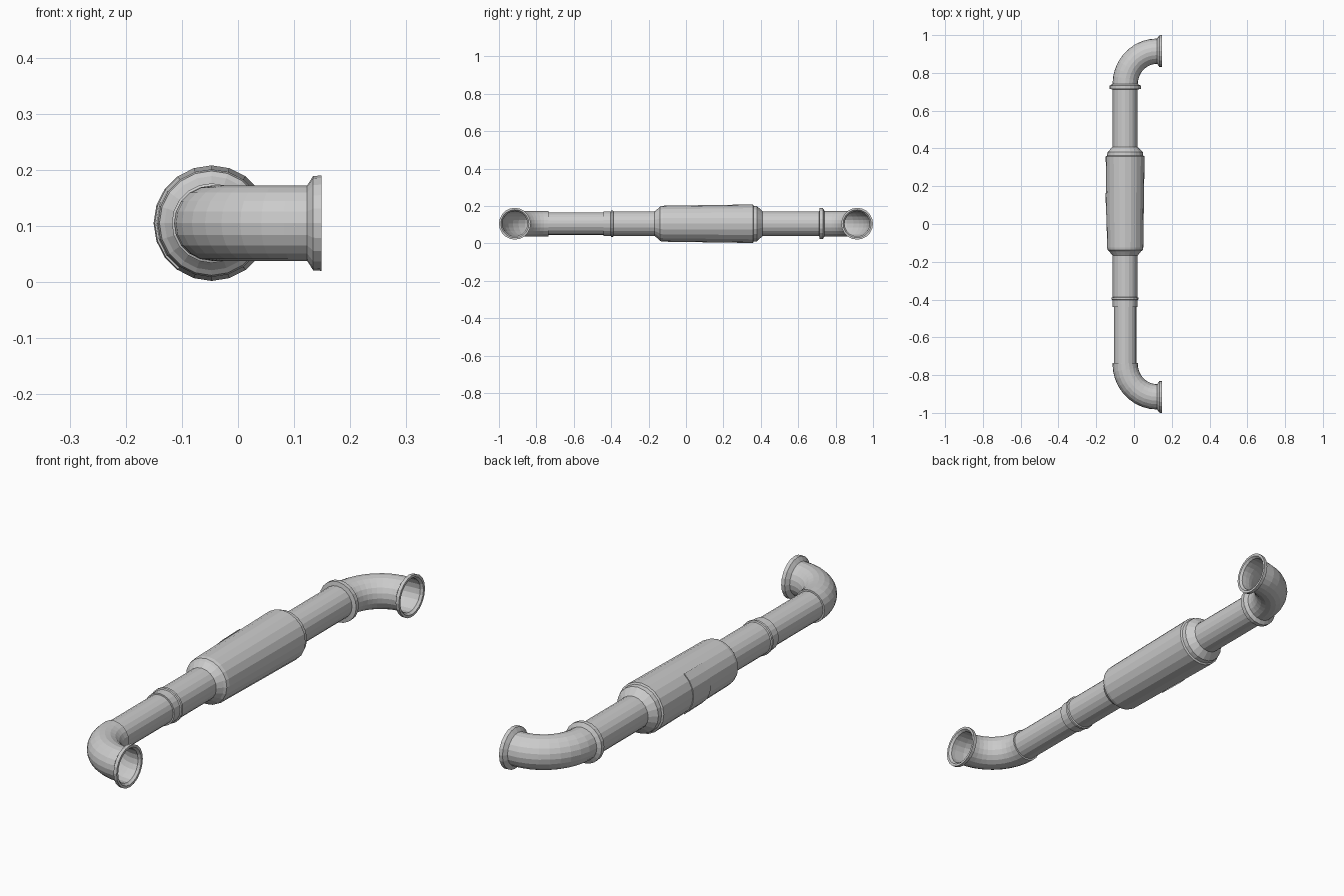
import bpy, bmesh, math
from mathutils import Vector

if "Cube" in bpy.data.objects:
    bpy.data.objects.remove(bpy.data.objects["Cube"])

AX, AZ = -0.047, 0.105      # pipe axis
SIDES = 20


def loft(name, rings, arc=(0, 360), closed=True, n=SIDES):
    """Skin circular rings given as (x, y, heading, radius); heading 0 = +y, 90 = +x."""
    bm = bmesh.new()
    count = n if closed else n + 1
    rows = []
    for x, y, h, r in rings:
        h = math.radians(h)
        side = Vector((math.cos(h), -math.sin(h), 0))
        row = []
        for i in range(count):
            a = math.radians(arc[0] + (arc[1] - arc[0]) * i / n)
            row.append(bm.verts.new(Vector((x, y, AZ)) + side * r * math.cos(a)
                                    + Vector((0, 0, r * math.sin(a)))))
        rows.append(row)
    for a, b in zip(rows, rows[1:]):
        for i in range(n):
            j = (i + 1) % count
            bm.faces.new((a[i], a[j], b[j], b[i]))
    bmesh.ops.recalc_face_normals(bm, faces=bm.faces)
    me = bpy.data.meshes.new(name)
    bm.to_mesh(me)
    bm.free()
    ob = bpy.data.objects.new(name, me)
    bpy.context.collection.objects.link(ob)
    for p in me.polygons:
        p.use_smooth = False
    return ob


def lathe(name, profile):
    """Turned part on the main axis from (y, radius) points."""
    return loft(name, [(AX, y, 0, r) for y, r in profile])


# Straight pipes
lathe("front_pipe", [(-0.74, 0.06), (-0.43, 0.06)])
lathe("front_sleeve", [(-0.44, 0.059), (-0.44, 0.066), (-0.15, 0.066)])
lathe("sleeve_bead", [(-0.403, 0.065), (-0.400, 0.071), (-0.390, 0.071), (-0.387, 0.065)])
lathe("rear_pipe", [(0.39, 0.066), (0.73, 0.066)])
lathe("rear_clamp", [(0.712, 0.065), (0.715, 0.083), (0.732, 0.083), (0.742, 0.065)])

# Muffler body with stepped shoulders
lathe("muffler", [(-0.168, 0.066), (-0.155, 0.076), (-0.145, 0.084), (-0.138, 0.093),
                  (-0.124, 0.096), (0.358, 0.103), (0.362, 0.096), (0.38, 0.094),
                  (0.408, 0.067)])

# Curved plate on the left side of the muffler
r0, r1 = 0.096, 0.1025
loft("muffler_plate", [(AX, 0.05, 0, r0), (AX, 0.05, 0, r1 - 0.001),
                       (AX, 0.165, 0, r1 + 0.001), (AX, 0.165, 0, r0)],
     arc=(126, 234), closed=False, n=6)

# Elbows and end flanges, front and back
BEND_X, END_Y, R = 0.122, 0.915, 0.067
for label, s in (("front", -1), ("rear", 1)):
    rx, ry = BEND_X - AX, END_Y - 0.74
    rings = [(AX, s * 0.735, 0, 0.06), (AX, s * 0.735, 0, R)]
    for k in range(10):
        t = k * 10
        a = math.radians(t)
        rings.append((BEND_X - rx * math.cos(a), s * (0.74 + ry * math.sin(a)), t * s, R))
    rings.append((0.14, s * END_Y, 90 * s, R))
    loft(label + "_elbow", rings)
    loft(label + "_flange", [(x, s * END_Y, 90 * s, r) for x, r in
                             ((0.123, R), (0.134, 0.084), (0.149, 0.085),
                              (0.149, 0.075), (0.138, R))])
